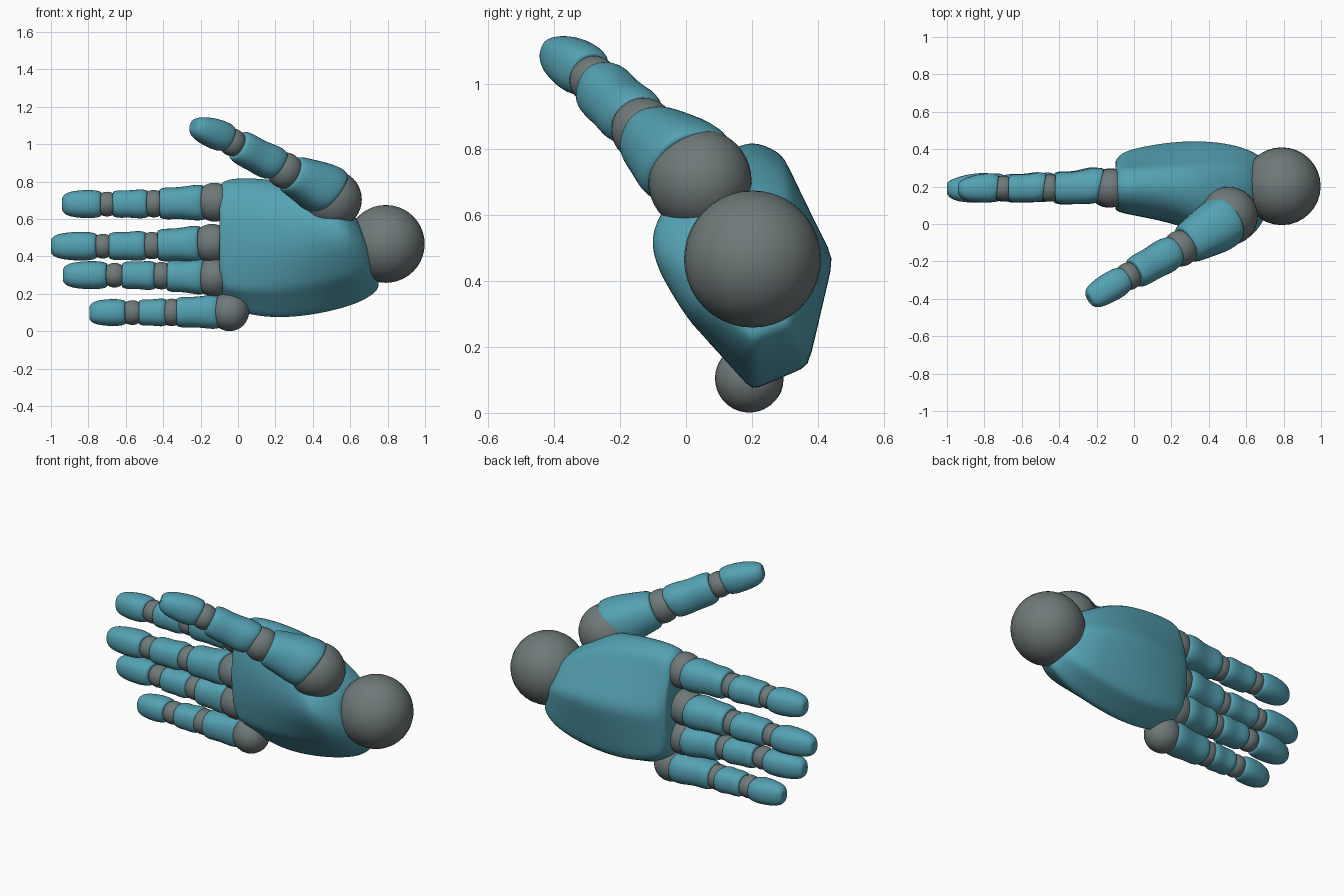
import bpy, bmesh, math
from mathutils import Vector


def material(name, col):
    m = bpy.data.materials.new(name)
    m.diffuse_color = (*col, 1)
    return m


TEAL = material("teal_shell", (0.09, 0.36, 0.45))
GREY = material("dark_joint", (0.16, 0.19, 0.19))


def ball(name, loc, r):
    bpy.ops.mesh.primitive_uv_sphere_add(segments=32, ring_count=20, radius=r, location=loc)
    o = bpy.context.object
    o.name = name
    o.data.materials.append(GREY)
    bpy.ops.object.shade_smooth()


def loft(name, rings, creased=(), crease=0.0):
    """Skin 8-point rings, cap both ends and smooth with subdivision."""
    def inset(ring, s):
        c = sum(ring, Vector()) / len(ring)
        return [c + (p - c) * s for p in ring]
    rings = [inset(rings[0], 0.85)] + rings + [inset(rings[-1], 0.85)]
    bm = bmesh.new()
    layer = bm.edges.layers.float.new("crease_edge")
    vs = [[bm.verts.new(p) for p in r] for r in rings]
    n = len(vs[0])
    for a, b in zip(vs, vs[1:]):
        for k in range(n):
            bm.faces.new((a[k], a[(k + 1) % n], b[(k + 1) % n], b[k]))
    bm.faces.new(vs[0][::-1])
    bm.faces.new(vs[-1])
    for a, b in zip(vs[1:-2], vs[2:-1]):
        for k in creased:
            bm.edges.get((a[k], b[k]))[layer] = crease
    bmesh.ops.recalc_face_normals(bm, faces=bm.faces)
    for f in bm.faces:
        f.smooth = True
    me = bpy.data.meshes.new(name)
    bm.to_mesh(me)
    bm.free()
    me.materials.append(TEAL)
    o = bpy.data.objects.new(name, me)
    bpy.context.collection.objects.link(o)
    mod = o.modifiers.new("smooth", 'SUBSURF')
    mod.levels = mod.render_levels = 3 if creased else 2


# profile rows: position along bone, side scale, back scale, palm scale, lean of the ring
PROXIMAL = [(0, 0.98, 1.1, 0.82, -0.22), (0.2, 1.02, 1.2, 0.9, -0.12), (0.55, 0.87, 0.88, 0.88, 0),
            (0.85, 0.92, 0.94, 0.92, 0), (1, 0.82, 0.84, 0.82, 0)]
MIDDLE = [(0, 0.9, 1.0, 0.86, -0.15), (0.2, 1.02, 1.1, 0.97, -0.1), (0.52, 0.9, 0.9, 0.93, 0),
          (0.84, 0.96, 0.97, 0.98, 0), (1, 0.83, 0.86, 0.86, 0)]
TIP = [(0, 0.86, 0.95, 0.86, -0.1), (0.18, 1.0, 1.08, 1.02, -0.05), (0.55, 0.98, 0.95, 1.0, 0),
       (0.82, 0.86, 0.7, 0.88, 0), (0.95, 0.68, 0.5, 0.64, 0), (1.0, 0.45, 0.35, 0.4, 0)]


def segment(name, a, b, r, profile, back):
    a, b = Vector(a), Vector(b)
    d = (b - a).normalized()
    up = (back - d * back.dot(d)).normalized()
    side = d.cross(up)
    rings = []
    for t, s, top, bot, lean in profile:
        ring = []
        for k in range(8):
            ang = math.radians(22.5 + 45 * k)
            u, v = (math.copysign(abs(f(ang)) ** 0.8, f(ang)) for f in (math.cos, math.sin))
            v *= top if v > 0 else bot
            ring.append(a.lerp(b, t) + (side * u * s + up * v + d * lean * v) * r * 1.1)
        rings.append(ring)
    loft(name, rings)


# four fingers: knuckle (x, z), then x limits of the three bones, z at the tip, size
FINGERS = {
    "index": (-0.125, 0.69, (-0.18, -0.42, -0.48, -0.67, -0.73, -0.94), 0.68, 0.094),
    "middle": (-0.14, 0.47, (-0.20, -0.43, -0.49, -0.69, -0.755, -1.0), 0.455, 0.096),
    "ring": (-0.13, 0.29, (-0.18, -0.38, -0.44, -0.62, -0.70, -0.935), 0.30, 0.094),
    "little": (-0.045, 0.105, (-0.10, -0.33, -0.38, -0.53, -0.60, -0.795), 0.10, 0.09),
}
BACK = Vector((0, 1, 0))
Y = 0.192
for nm, (kx, kz, xs, tz, r) in FINGERS.items():
    def at(x):
        return (x, Y, kz + (tz - kz) * min(1, (kx - x) / 0.4))
    ball(nm + "_knuckle", (kx, Y, kz), 0.104)
    ball(nm + "_middle_joint", at((xs[1] + xs[2]) / 2), 0.073)
    ball(nm + "_end_joint", at((xs[3] + xs[4]) / 2), 0.066)
    segment(nm + "_proximal", at(xs[0]), at(xs[1]), r, PROXIMAL, BACK)
    segment(nm + "_middle", at(xs[2]), at(xs[3]), r * 0.83, MIDDLE, BACK)
    segment(nm + "_tip", at(xs[4]), at(xs[5]), r * 0.8, TIP, BACK)

# thumb
UP = Vector((0.4, 0.3, 0.9))
ball("thumb_base_joint", (0.505, 0.042, 0.705), 0.157)
ball("thumb_middle_joint", (0.25, -0.13, 0.86), 0.097)
ball("thumb_end_joint", (-0.03, -0.28, 1.01), 0.074)
segment("thumb_proximal", (0.48, 0.01, 0.735), (0.28, -0.11, 0.845), 0.142,
        [(0, 1.0, 1.05, 0.9, -0.25), (0.25, 1.0, 1.08, 0.9, -0.15), (0.6, 0.88, 0.88, 0.8, 0),
         (0.88, 0.8, 0.76, 0.75, 0), (1, 0.72, 0.66, 0.68, 0)], UP)
segment("thumb_middle", (0.205, -0.15, 0.88), (0.0, -0.265, 0.995), 0.094, MIDDLE, UP)
segment("thumb_tip", (-0.055, -0.295, 1.025), (-0.238, -0.402, 1.108), 0.079, TIP, UP)

# wrist ball
ball("wrist_joint", (0.79, 0.202, 0.467), 0.208)

# palm stations: x, lean in z, (y, z) points from the thumb edge round the back
PALM = [
    (-0.10, 0.00, [(0.2, 0.79), (0.30, 0.74), (0.36, 0.47), (0.33, 0.24), (0.2, 0.18), (0.10, 0.24), (0.07, 0.47), (0.09, 0.72)]),
    (-0.03, 0.00, [(0.2, 0.82), (0.29, 0.78), (0.40, 0.47), (0.35, 0.18), (0.21, 0.11), (0.09, 0.23), (0.05, 0.47), (0.08, 0.74)]),
    (0.17, 0.00, [(0.2, 0.81), (0.30, 0.77), (0.44, 0.47), (0.37, 0.14), (0.2, 0.065), (0.07, 0.22), (0.01, 0.47), (0.06, 0.73)]),
    (0.38, -0.10, [(0.2, 0.78), (0.31, 0.73), (0.45, 0.47), (0.37, 0.15), (0.2, 0.085), (0.04, 0.25), (-0.07, 0.48), (0.02, 0.72)]),
    (0.57, -0.25, [(0.2, 0.69), (0.31, 0.65), (0.42, 0.46), (0.36, 0.20), (0.2, 0.145), (-0.01, 0.30), (-0.15, 0.52), (-0.03, 0.67)]),
    (0.66, -0.35, [(0.2, 0.64), (0.30, 0.60), (0.37, 0.44), (0.32, 0.26), (0.2, 0.21), (0.04, 0.34), (-0.06, 0.49), (0.02, 0.61)]),
    (0.69, -0.35, [(0.2, 0.60), (0.28, 0.57), (0.34, 0.43), (0.30, 0.28), (0.2, 0.25), (0.09, 0.35), (0.0, 0.47), (0.06, 0.57)]),
]
SHARP = (1, 2, 3, 4, 5)
palm_rings = []
for x, lean, pts in PALM:
    ring = [Vector((x + lean * (z - 0.45), y, z)) for y, z in pts]
    c = sum(ring, Vector()) / 8
    palm_rings.append([c + (p - c) * (1.015 if k in SHARP else 1.08) for k, p in enumerate(ring)])
loft("palm", palm_rings, SHARP, 0.5)
